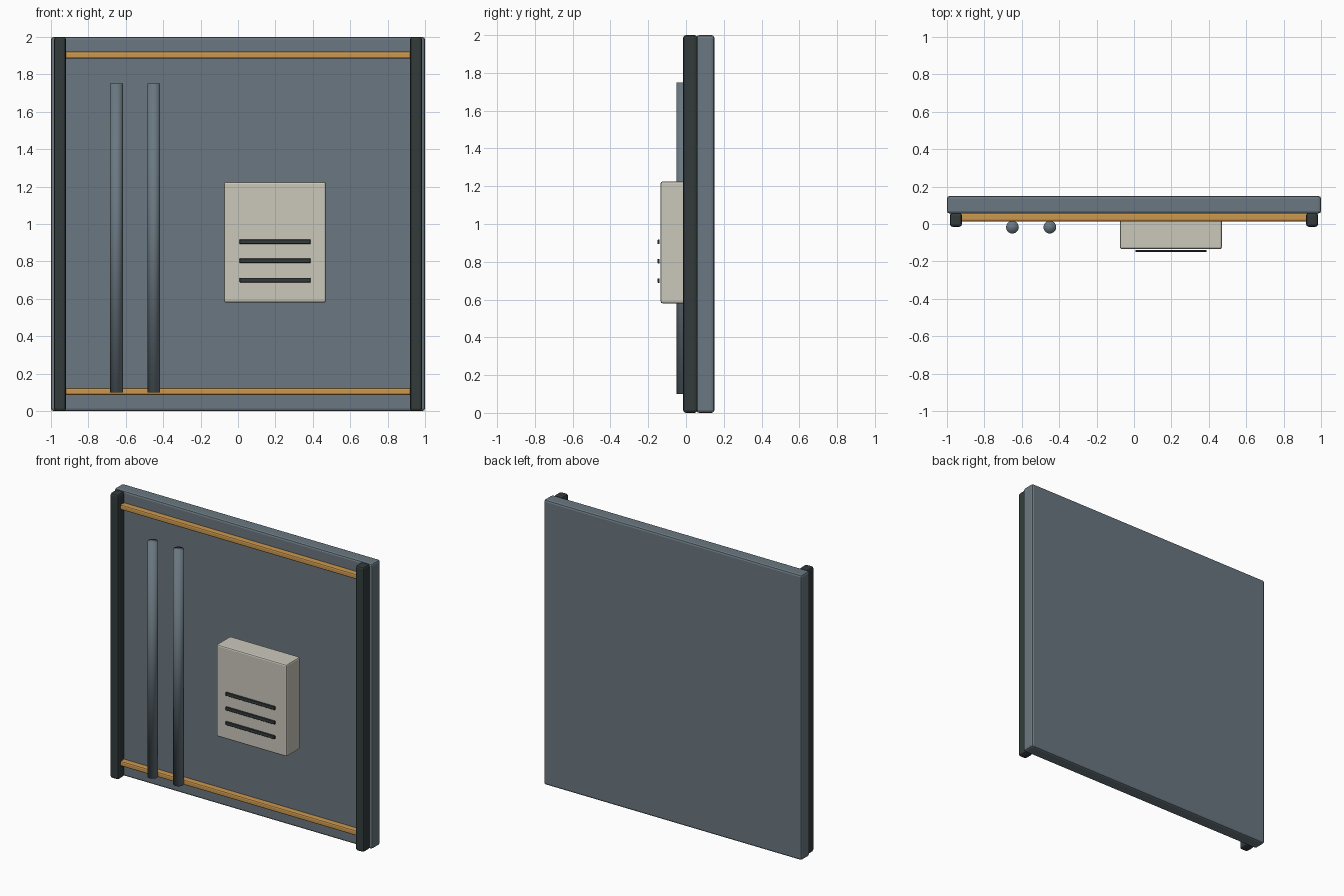
import bpy
import math

if "Cube" in bpy.data.objects:
    bpy.data.objects.remove(bpy.data.objects["Cube"])


def material(name, rgb):
    m = bpy.data.materials.new(name)
    m.diffuse_color = (*rgb, 1.0)
    m.use_nodes = True
    m.node_tree.nodes["Principled BSDF"].inputs["Base Color"].default_value = m.diffuse_color
    return m


SLATE = material("slate blue grey", (0.145, 0.187, 0.218))
DARK = material("charcoal", (0.033, 0.044, 0.044))
OCHRE = material("ochre", (0.60, 0.31, 0.075))
CREAM = material("warm off white", (0.60, 0.58, 0.50))


def box(name, lo, hi, mat, bevel, segments=1):
    """Bevelled box spanning two opposite corners."""
    bpy.ops.mesh.primitive_cube_add(size=1)
    ob = bpy.context.object
    ob.name = name
    ob.scale = [b - a for a, b in zip(lo, hi)]
    ob.location = [(a + b) / 2 for a, b in zip(lo, hi)]
    bpy.ops.object.transform_apply(location=False, rotation=False, scale=True)
    ob.data.materials.append(mat)
    mod = ob.modifiers.new("edge bevel", 'BEVEL')
    mod.width = bevel
    mod.segments = segments
    return ob


# Wall panel
box("wall_panel", (-1, 0.056, 0), (1, 0.15, 2), SLATE, 0.014, 2)

# Upright posts at both sides
for side, x in (("left", -0.952), ("right", 0.952)):
    box(side + "_post", (x - 0.032, -0.015, 0), (x + 0.032, 0.06, 2), DARK, 0.014, 2)

# Horizontal rails between the posts
for level, z in (("lower", 0.105), ("upper", 1.903)):
    box(level + "_rail", (-0.94, 0.014, z - 0.018), (0.94, 0.06, z + 0.018), OCHRE, 0.009, 2)

# Vertical pipes
for side, x in (("left", -0.65), ("right", -0.45)):
    bpy.ops.mesh.primitive_cylinder_add(vertices=20, radius=0.034, depth=1.65,
                                        location=(x, -0.017, 0.925))
    pipe = bpy.context.object
    pipe.name = side + "_pipe"
    pipe.data.materials.append(SLATE)
    bpy.ops.object.shade_smooth()

# Control box with three vent slats
box("control_box", (-0.075, -0.134, 0.58), (0.47, 0.02, 1.225), CREAM, 0.01, 2)
for i, z in enumerate((0.70, 0.803, 0.905)):
    box(f"vent_slat_{i + 1}", (0.008, -0.15, z - 0.012), (0.388, -0.139, z + 0.012), DARK, 0.002)
